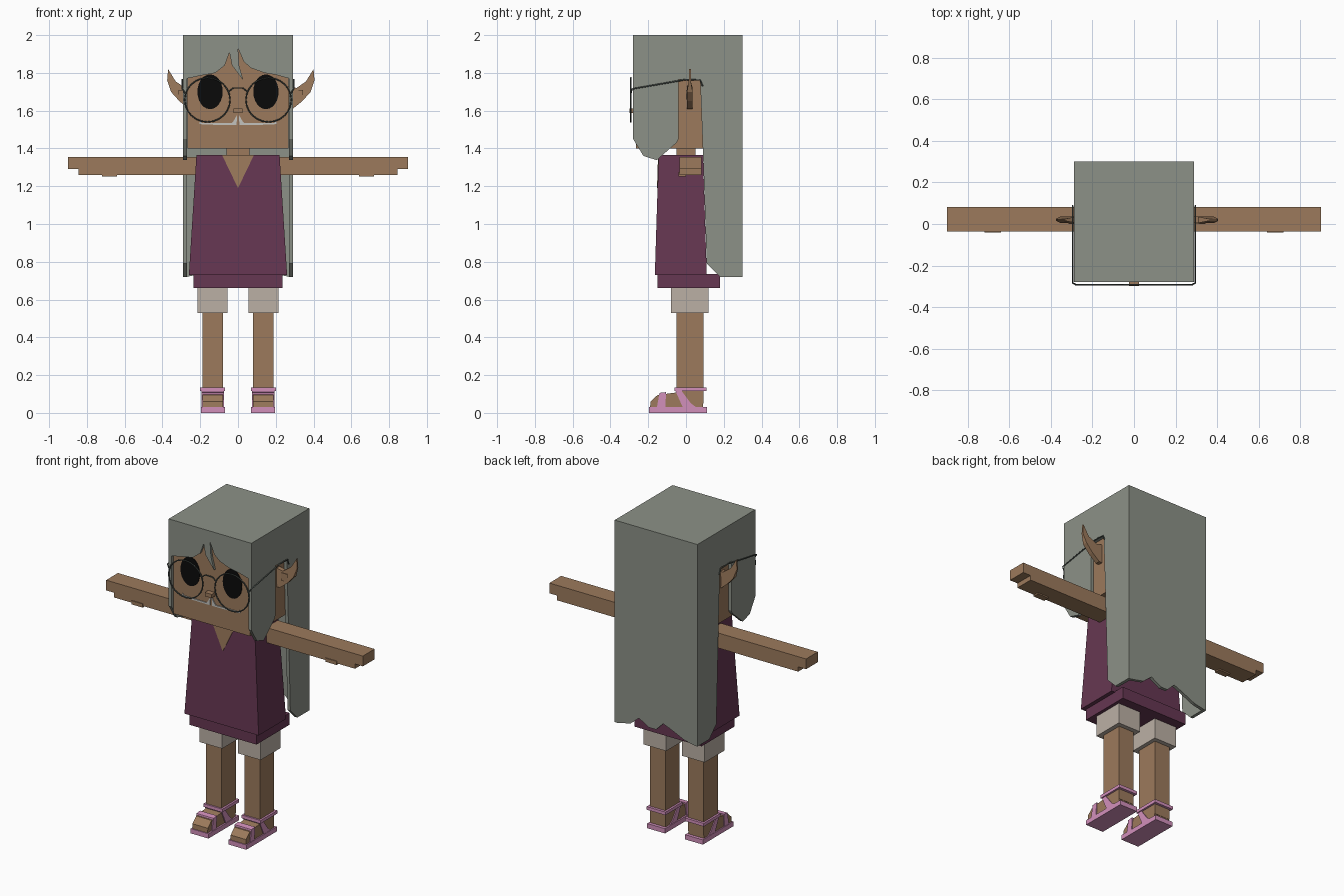
import bpy, bmesh, math
from mathutils import Vector

cube = bpy.data.objects.get("Cube")
if cube:
    bpy.data.objects.remove(cube, do_unlink=True)


def material(name, r, g, b):
    m = bpy.data.materials.new(name)
    m.use_nodes = True
    m.diffuse_color = (r, g, b, 1)
    m.node_tree.nodes["Principled BSDF"].inputs["Base Color"].default_value = (r, g, b, 1)
    return m


SKIN = material("warm skin", .333, .195, .107)
HAIR = material("grey green hair", .262, .283, .242)
DRESS = material("plum dress", .133, .038, .084)
PINK = material("pink sandal", .65, .28, .5)
SHORTS = material("pale beige shorts", .5, .434, .376)
BLACK = material("black eye", .003, .003, .003)
WHITE = material("pale grey whisker", .55, .55, .52)
WIRE = material("dark wire", .07, .085, .077)


def finish(name, bm, mat):
    bmesh.ops.recalc_face_normals(bm, faces=bm.faces)
    me = bpy.data.meshes.new(name)
    bm.to_mesh(me)
    bm.free()
    me.materials.append(mat)
    ob = bpy.data.objects.new(name, me)
    bpy.context.collection.objects.link(ob)
    return ob


def prism(name, outline, axis, a, b, mat):
    """Extrude a flat outline from a to b along the x or y axis."""
    bm = bmesh.new()
    place = (lambda u, v, d: (d, u, v)) if axis == "x" else (lambda u, v, d: (u, d, v))
    face = bm.faces.new([bm.verts.new(place(u, v, a)) for u, v in outline])
    out = bmesh.ops.extrude_face_region(bm, geom=[face])
    verts = [g for g in out["geom"] if isinstance(g, bmesh.types.BMVert)]
    bmesh.ops.translate(bm, verts=verts, vec=Vector(place(0, 0, b - a)))
    return finish(name, bm, mat)


def block(name, x, y, z, mat, top_x=None, top_y=None):
    """Box from ranges, with an optional different top rectangle."""
    bm = bmesh.new()
    bmesh.ops.create_cube(bm, size=1)
    for v in bm.verts:
        up = v.co.z > 0
        rx = top_x if up and top_x else x
        ry = top_y if up and top_y else y
        v.co = (rx[v.co.x > 0], ry[v.co.y > 0], z[up])
    return finish(name, bm, mat)


def span(s, a, b):
    return tuple(sorted((s * a, s * b)))


def wire(name, points, closed=False, radius=.004):
    cu = bpy.data.curves.new(name, "CURVE")
    cu.dimensions = "3D"
    cu.bevel_depth = radius
    cu.bevel_resolution = 1
    sp = cu.splines.new("POLY")
    sp.points.add(len(points) - 1)
    for p, co in zip(sp.points, points):
        p.co = (*co, 1)
    sp.use_cyclic_u = closed
    cu.materials.append(WIRE)
    ob = bpy.data.objects.new(name, cu)
    bpy.context.collection.objects.link(ob)
    return ob


def ellipse(cx, cz, rx, rz, n):
    return [(cx + rx * math.cos(math.tau * i / n), cz + rz * math.sin(math.tau * i / n))
            for i in range(n)]


# Head and neck
block("head", (-.268, .268), (-.265, .278), (1.4, 1.98), SKIN)
block("neck", (-.06, .06), (-.05, .05), (1.34, 1.41), SKIN)
block("nose", (-.024, .024), (-.298, -.26), (1.588, 1.612), SKIN)

# Hair shell: crown, split fringe, ragged back
block("hair_crown", (-.29, .29), (-.28, .3), (1.97, 2), HAIR)
fringe = [(-.272, 1.97), (-.272, 1.77), (-.2, 1.785), (-.12, 1.8), (-.07, 1.84), (-.045, 1.908),
          (-.032, 1.84), (.028, 1.76), (.006, 1.84), (0, 1.93), (.03, 1.86), (.07, 1.825),
          (.14, 1.8), (.2, 1.79), (.272, 1.77), (.272, 1.97)]
prism("hair_fringe", fringe, "y", -.28, -.264, HAIR)
ragged = [(-.272, 1.97), (-.272, .72), (-.2, .735), (-.1, .78), (-.05, .8), (0, .75),
          (.05, .75), (.12, .79), (.18, .74), (.272, .72), (.272, 1.97)]
prism("hair_back", ragged, "y", .28, .3, HAIR)
side_hair = [(-.28, 1.97), (-.28, 1.45), (-.225, 1.36), (-.155, 1.338), (-.05, 1.43), (-.04, 1.45),
             (-.04, 1.765), (.075, 1.765), (.09, 1.37), (.11, .79), (.18, .72), (.3, .72), (.3, 1.97)]

# Dress with neckline and lower hem
block("dress", (-.26, .26), (-.165, .11), (.73, 1.365), DRESS, (-.22, .22), (-.145, .09))
block("dress_hem", (-.235, .235), (-.15, .18), (.66, .735), DRESS)
neckline = prism("neckline", [(-.085, 1.366), (.085, 1.366), (0, 1.19)], "y", -.003, .003, SKIN)
slope = .02 / .635
for v in neckline.data.vertices:
    v.co.y += -.145 - (1.365 - v.co.z) * slope

# Paired parts
arm = [(.21, 1.355), (.9, 1.355), (.9, 1.29), (.845, 1.29), (.845, 1.26), (.21, 1.26)]
ear = [(.26, 1.73), (.31, 1.72), (.36, 1.755), (.4, 1.82), (.405, 1.76), (.385, 1.7),
       (.34, 1.65), (.29, 1.61), (.26, 1.61)]
foot = [(-.19, .025), (-.188, .06), (-.15, .095), (-.05, .108), (.09, .11), (.09, .025)]
toe_strap = [(-.155, .025), (-.11, .025), (-.105, .11), (-.14, .106)]
cross_strap = [(-.015, .025), (.045, .025), (-.03, .125), (-.06, .125)]
heel_strap = [(.02, .025), (.06, .025), (.0, .07), (-.01, .06)]
whisker = [(.004, 1.58), (.02, 1.55), (.032, 1.534), (.19, 1.536), (.2, 1.548), (.205, 1.53),
           (.18, 1.526), (.008, 1.524)]

for s, side in ((1, "left"), (-1, "right")):
    def flip(pts):
        return [(s * u, v) for u, v in pts]

    prism(side + "_hair_side", side_hair, "x", s * .27, s * .29, HAIR)
    prism(side + "_arm", flip(arm), "y", -.035, .083, SKIN)
    block(side + "_thumb", span(s, .64, .72), (-.04, .0), (1.252, 1.275), SKIN)

    # Pointed ear, thinner toward its tip
    shift = 0 if s > 0 else -.03
    e = prism(side + "_ear", flip([(u + shift, v) for u, v in ear]), "y", .005, .035, SKIN)
    for v in e.data.vertices:
        if v.co.z > 1.74:
            v.co.y = .02 + (v.co.y - .02) * .35
    block(side + "_ear_hollow", span(s, .3 + shift, .345 + shift), (.001, .004),
          (1.66, 1.71), SKIN)

    # Eye and whisker plates
    prism(side + "_eye", ellipse(s * .148, 1.7, .067, .092, 24), "y", -.269, -.263, BLACK)
    prism(side + "_whisker", flip(whisker), "y", -.27, -.264, WHITE)

    # Spectacles
    rim = [(x, -.292, z) for x, z in ellipse(s * .162, 1.657, .12, .117, 24)]
    wire(side + "_rim", rim, True)
    wire(side + "_temple", [(s * .278, -.292, 1.69), (s * .295, -.285, 1.715),
                            (s * .295, .0, 1.765), (s * .295, .075, 1.762),
                            (s * .295, .088, 1.73)])

    # Shorts, leg and sandal
    block(side + "_shorts_leg", span(s, .055, .215), (-.08, .12), (.53, .68), SHORTS)
    block(side + "_leg", span(s, .08, .188), (-.05, .092), (.05, .55), SKIN)
    prism(side + "_foot", foot, "x", s * .08, s * .188, SKIN)
    block(side + "_sole", span(s, .07, .195), (-.195, .11), (0, .03), PINK)
    block(side + "_ankle_strap", span(s, .068, .2), (-.06, .108), (.115, .135), PINK)
    for part, outline in (("toe", toe_strap), ("cross", cross_strap), ("heel", heel_strap)):
        prism(side + "_" + part + "_strap", outline, "x", s * .074, s * .193, PINK)

wire("spectacle_bridge", [(-.05, -.292, 1.7), (-.025, -.292, 1.72), (.025, -.292, 1.72),
                          (.05, -.292, 1.7)])
